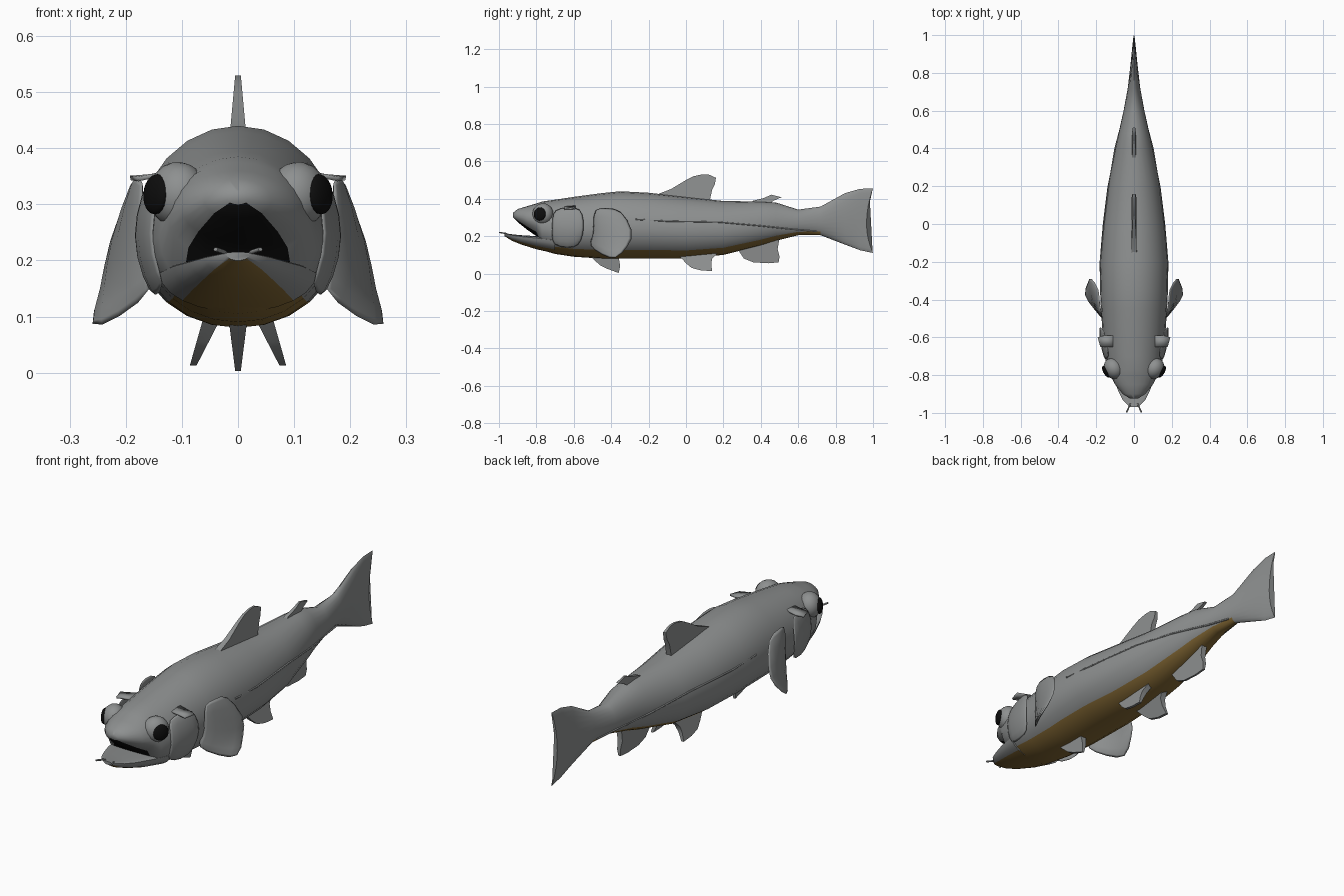
import bpy, math
from mathutils import Vector

if "Cube" in bpy.data.objects:
    bpy.data.objects.remove(bpy.data.objects["Cube"])


def material(name, col):
    m = bpy.data.materials.new(name)
    m.diffuse_color = (*col, 1)
    m.use_nodes = True
    m.node_tree.nodes["Principled BSDF"].inputs["Base Color"].default_value = m.diffuse_color
    return m


GREY = material("scale_grey", (0.27, 0.28, 0.28))
GOLD = material("belly_gold", (0.23, 0.14, 0.035))
BLACK = material("black", (0.004, 0.004, 0.004))


def finish(ob, angle=50):
    bpy.ops.object.select_all(action='DESELECT')
    ob.select_set(True)
    bpy.context.view_layer.objects.active = ob
    bpy.ops.object.mode_set(mode='EDIT')
    bpy.ops.mesh.select_all(action='SELECT')
    bpy.ops.mesh.normals_make_consistent(inside=False)
    bpy.ops.object.mode_set(mode='OBJECT')
    bpy.ops.object.shade_smooth_by_angle(angle=math.radians(angle))


def add_mesh(name, verts, faces, mats=(GREY,), slots=None):
    me = bpy.data.meshes.new(name)
    me.from_pydata(verts, [], faces)
    for m in mats:
        me.materials.append(m)
    if slots:
        me.polygons.foreach_set("material_index", slots)
    ob = bpy.data.objects.new(name, me)
    bpy.context.collection.objects.link(ob)
    finish(ob)
    return ob


N = 24


def loft(name, stations, mid, slot, notch=0.0):
    """Skin elliptical rings (y, top, bottom, half width) along y."""
    verts, faces, slots = [], [], []
    for k, (y, zt, zb, w) in enumerate(stations):
        zc = zb + mid * (zt - zb)
        for i in range(N):
            a = 2 * math.pi * i / N
            s = math.sin(a)
            dy = notch * s * s if k == len(stations) - 1 else 0
            verts.append((w * math.cos(a), y + dy, zc + s * ((zt - zc) if s > 0 else (zc - zb))))
    for k in range(len(stations) - 1):
        for i in range(N):
            j = (i + 1) % N
            faces.append((k * N + i, k * N + j, k * N + N + j, k * N + N + i))
            low = math.sin(2 * math.pi * (i + 0.5) / N) < -0.7071
            slots.append(slot((stations[k][0] + stations[k + 1][0]) / 2, low))
    last = (len(stations) - 1) * N
    faces += [tuple(range(N)), tuple(range(last, last + N))]
    slots += [0, 0]
    return add_mesh(name, verts, faces, (GREY, GOLD, BLACK), slots)


# body from snout to tail fin
BODY = [(-.925, .325, .30, .02), (-.90, .345, .275, .06), (-.85, .36, .235, .10),
        (-.80, .375, .20, .125), (-.77, .385, .125, .14), (-.70, .395, .105, .155),
        (-.60, .41, .09, .165), (-.45, .43, .08, .175), (-.35, .44, .08, .18),
        (-.20, .432, .08, .182), (0, .41, .08, .165), (.20, .388, .10, .14),
        (.40, .385, .15, .10), (.48, .38, .175, .082), (.60, .342, .205, .055),
        (.72, .358, .205, .033), (.85, .43, .155, .018), (.93, .453, .125, .010),
        (.965, .455, .11, .006)]


def body_slot(y, low):
    if not low or y > .72:
        return 0
    return 2 if y < -.77 else 1


loft("body", BODY, .45, body_slot, notch=.035)

# lower jaw
loft("lower_jaw", [(-.97, .215, .20, .022), (-.93, .21, .175, .06), (-.88, .205, .155, .085),
                   (-.80, .20, .13, .115), (-.70, .19, .108, .14)], .85,
     lambda y, low: 1 if low else 0)


# flat fins: outline in y, z, thick at the root and thin at the edge
def fin(name, outline, root_z, root=.016, tip=.005, offset=lambda z: 0):
    reach = max(abs(z - root_z) for y, z in outline)
    n = len(outline)
    verts = []
    for s in (1, -1):
        for y, z in outline:
            f = min(1, abs(z - root_z) / reach)
            verts.append((offset(z) + s * (root + (tip - root) * f), y, z))
    faces = [tuple(range(n)), tuple(range(2 * n - 1, n - 1, -1))]
    faces += [(i, (i + 1) % n, (i + 1) % n + n, i + n) for i in range(n)]
    return add_mesh(name, verts, faces)


fin("dorsal_fin", [(-.15, .40), (-.15, .425), (-.08, .452), (0, .50), (.04, .52), (.085, .53),
                   (.12, .53), (.16, .512), (.155, .48), (.14, .45), (.125, .38)], .41)
fin("adipose_fin", [(.33, .37), (.36, .39), (.42, .405), (.455, .422), (.51, .408),
                    (.47, .39), (.44, .37)], .375, .012, .004)
fin("anal_fin", [(.27, .14), (.31, .08), (.36, .06), (.44, .055), (.495, .06), (.50, .09),
                 (.49, .13), (.50, .19)], .17)
fin("throat_fin", [(-.51, .09), (-.46, .045), (-.42, .025), (-.36, .003), (-.352, .04),
                   (-.36, .09)], .09)
PELVIC = [(-.04, .10), (0, .055), (.03, .03), (.08, .017), (.14, .013), (.135, .05),
          (.14, .08), (.17, .11)]


# curved plates skinned from rows of points
def plate(name, rows, side, thick, levels=1):
    n = len(rows[0])
    verts = [(side * x, y, z) for r in rows for x, y, z in r]
    faces = [(k * n + i, k * n + i + 1, k * n + n + i + 1, k * n + n + i)
             for k in range(len(rows) - 1) for i in range(n - 1)]
    ob = add_mesh(name, verts, faces)
    m = ob.modifiers.new("thickness", 'SOLIDIFY')
    m.thickness, m.offset = thick, 0
    if levels:
        ob.modifiers.new("round", 'SUBSURF').levels = levels
        ob.modifiers["round"].render_levels = levels
    return ob


PECTORAL = [[(.14, -.53, .15), (.165, -.50, .20), (.172, -.50, .27), (.165, -.495, .355)],
            [(.21, -.45, .095), (.225, -.41, .15), (.215, -.40, .24), (.185, -.43, .355)],
            [(.28, -.375, .065), (.24, -.30, .15), (.235, -.265, .22), (.175, -.35, .355)]]
GILL = [[(.125, -.72, .15), (.152, -.72, .21), (.152, -.72, .29), (.125, -.71, .345)],
        [(.15, -.63, .13), (.176, -.63, .20), (.176, -.63, .28), (.145, -.63, .36)],
        [(.15, -.57, .145), (.182, -.545, .21), (.182, -.54, .28), (.155, -.56, .355)]]
FLAP = [[(.11, -.65, .355), (.155, -.65, .35), (.178, -.65, .345)],
        [(.11, -.59, .36), (.155, -.59, .35), (.192, -.60, .347)]]
LINE = [(-.27, .29), (-.1, .28), (.18, .275), (.4, .255), (.58, .235), (.70, .225)]


def body_x(y, z):
    """Half width of the body at a point on its flank."""
    for a, b in zip(BODY, BODY[1:]):
        if a[0] <= y <= b[0]:
            t = (y - a[0]) / (b[0] - a[0])
            zt, zb, w = (a[i] + t * (b[i] - a[i]) for i in (1, 2, 3))
            zc = zb + .45 * (zt - zb)
            h = zt - zc if z > zc else zc - zb
            return w * math.sqrt(max(0, 1 - ((z - zc) / h) ** 2))


def ball(name, loc, scale, mat, normal):
    bpy.ops.mesh.primitive_uv_sphere_add(segments=20, ring_count=12, radius=1, location=loc)
    ob = bpy.context.object
    ob.name = name
    ob.scale = scale
    ob.rotation_euler = Vector(normal).to_track_quat('Z', 'Y').to_euler()
    ob.data.materials.append(mat)
    finish(ob)


def tube(name, pts, r):
    cu = bpy.data.curves.new(name, 'CURVE')
    cu.dimensions = '3D'
    cu.bevel_depth, cu.bevel_resolution, cu.use_fill_caps = r, 1, True
    sp = cu.splines.new('POLY')
    sp.points.add(len(pts) - 1)
    for p, c in zip(sp.points, pts):
        p.co = (*c, 1)
    cu.materials.append(GREY)
    bpy.context.collection.objects.link(bpy.data.objects.new(name, cu))


# paired parts
for side, tag in ((1, "left"), (-1, "right")):
    fin("pelvic_fin_" + tag, PELVIC, .10, .016, .006,
        lambda z, s=side: s * (.045 + (.10 - z) * .4))
    plate("pectoral_fin_" + tag, PECTORAL, side, .014)
    plate("gill_cover_" + tag, GILL, side, .012)
    plate("gill_flap_" + tag, FLAP, side, .008, 0)
    out = (side * .85, -.5, .08)
    ball("eye_socket_" + tag, (side * .108, -.765, .318), (.058, .058, .05), GREY, out)
    ball("eye_" + tag, (side * .146, -.782, .318), (.036, .036, .016), BLACK, out)
    tube("lateral_line_" + tag, [(side * body_x(y, z), y, z) for y, z in LINE], .004)
    tube("barbel_" + tag, [(side * .015, -.94, .205), (side * .025, -.965, .215),
                           (side * .04, -.998, .22)], .004)
